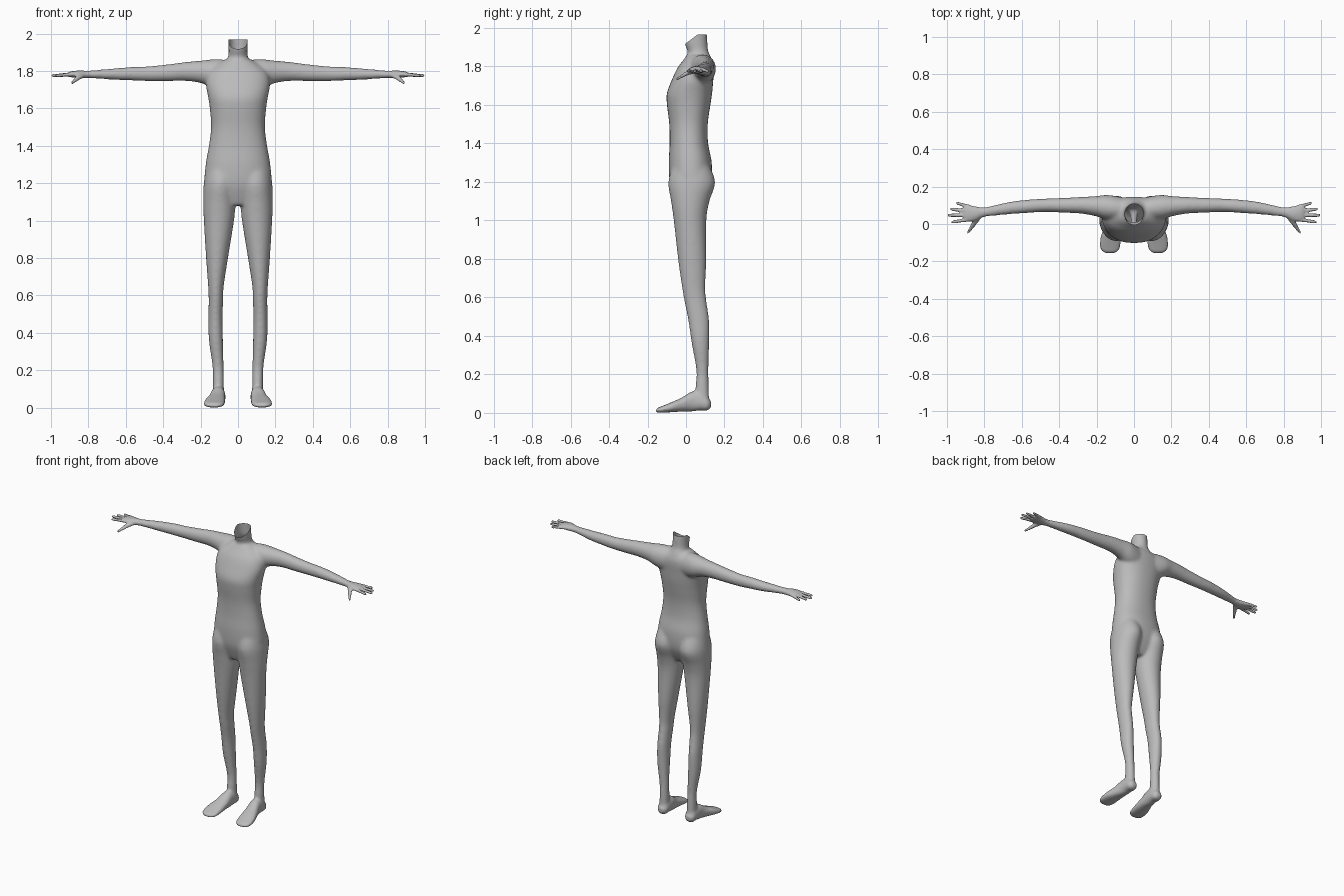
import bpy
import bmesh
from math import cos, sin, pi, copysign
from mathutils import Vector

default_cube = bpy.data.objects.get("Cube")
if default_cube:
    bpy.data.objects.remove(default_cube, do_unlink=True)

skin = bpy.data.materials.new("plain_grey")
skin.use_nodes = True
grey = (0.5, 0.5, 0.5, 1)
skin.diffuse_color = grey
skin.node_tree.nodes["Principled BSDF"].inputs["Base Color"].default_value = grey

SIDES = 32
STEPS = 5


def smooth_rows(rows):
    """Resample the section rows with a Catmull-Rom spline."""
    rows = [Vector(row) for row in rows]
    padded = [rows[0]] + rows + [rows[-1]]
    result = []
    for before, start, end, after in zip(padded, padded[1:], padded[2:], padded[3:]):
        for step in range(STEPS):
            t = step / STEPS
            slope_in = (end - before) / 2
            slope_out = (after - start) / 2
            delta = end - start
            result.append(start + slope_in * t
                          + (delta * 3 - slope_in * 2 - slope_out) * t ** 2
                          + (slope_in + slope_out - delta * 2) * t ** 3)
    return result + [rows[-1]]


def loft(bm, axis, rows, mirrored=False, power=2.0):
    """Closed tube along an axis; rows hold centre x, y, z and two radii."""
    spread = [index for index in range(3) if index != axis]
    for side in ((1, -1) if mirrored else (1,)):
        rings = []
        for row in smooth_rows(rows):
            ring = []
            for corner in range(SIDES):
                angle = 2 * pi * corner / SIDES
                point = Vector(row[:3])
                for index, radius, wave in zip(spread, row[3:], (cos(angle), sin(angle))):
                    point[index] += radius * copysign(abs(wave) ** (2 / power), wave)
                point.x *= side
                ring.append(bm.verts.new(point))
            rings.append(ring)
        faces = [bm.faces.new(rings[0]), bm.faces.new(rings[-1][::-1])]
        for lower, upper in zip(rings, rings[1:]):
            for i in range(SIDES):
                j = (i + 1) % SIDES
                faces.append(bm.faces.new((lower[i], upper[i], upper[j], lower[j])))
        bmesh.ops.recalc_face_normals(bm, faces=faces)


X, Y, Z = range(3)
bm = bmesh.new()

# Torso
loft(bm, Z, [
    (0, .015, 1.08, .06, .06),
    (0, .02, 1.13, .14, .085),
    (0, .023, 1.2, .178, .108),
    (0, .022, 1.3, .173, .112),
    (0, .015, 1.4, .156, .1),
    (0, .013, 1.5, .144, .1),
    (0, .014, 1.6, .151, .113),
    (0, .018, 1.66, .16, .118),
    (0, .034, 1.73, .172, .108),
    (0, .05, 1.79, .16, .096),
    (0, .06, 1.83, .12, .077),
    (0, .06, 1.86, .07, .055),
], power=2.25)

# Neck, cut open later
loft(bm, Z, [
    (0, .075, 1.78, .08, .07),
    (0, .07, 1.84, .066, .064),
    (0, .062, 1.88, .052, .054),
    (0, .052, 1.92, .051, .06),
    (0, .045, 2.02, .053, .062),
])

# Legs
loft(bm, Z, [
    (.085, .025, 1.3, .08, .09),
    (.093, .03, 1.2, .09, .122),
    (.099, .022, 1.1, .087, .1),
    (.102, .021, 1.0, .081, .085),
    (.112, .032, .8, .059, .074),
    (.118, .04, .65, .042, .061),
    (.118, .049, .58, .039, .058),
    (.12, .066, .48, .038, .055),
    (.118, .075, .36, .038, .046),
    (.107, .085, .22, .03, .032),
    (.105, .084, .13, .03, .035),
    (.105, .085, .05, .031, .036),
], mirrored=True)

# Feet
loft(bm, Y, [
    (.105, .13, .045, .016, .016),
    (.105, .11, .049, .034, .036),
    (.105, .07, .058, .038, .045),
    (.107, .03, .06, .039, .052),
    (.115, -.02, .044, .046, .037),
    (.124, -.07, .031, .054, .027),
    (.128, -.12, .019, .054, .018),
    (.128, -.145, .014, .042, .013),
    (.128, -.156, .011, .024, .006),
], mirrored=True, power=2.4)

# Arms and palms
loft(bm, X, [
    (.05, .08, 1.78, .06, .075),
    (.1, .085, 1.782, .065, .081),
    (.15, .09, 1.788, .066, .073),
    (.2, .095, 1.795, .055, .06),
    (.28, .1, 1.797, .045, .051),
    (.38, .1, 1.79, .04, .045),
    (.48, .1, 1.785, .036, .04),
    (.56, .095, 1.785, .036, .037),
    (.66, .086, 1.783, .034, .031),
    (.76, .07, 1.782, .028, .023),
    (.81, .062, 1.781, .027, .02),
    (.85, .056, 1.782, .039, .02),
    (.89, .057, 1.782, .046, .016),
    (.91, .058, 1.78, .042, .011),
], mirrored=True)

# Fingers, index to little
finger_ends = [
    (.025, .01, .977),
    (.046, .047, 1.0),
    (.069, .08, .985),
    (.09, .113, .953),
]
for base, tip, reach in finger_ends:
    rows = []
    for t, radius in ((0, .011), (.5, .0095), (.9, .0085), (1, .004)):
        x = .87 + (reach - .87) * t
        rows.append((x, base + (tip - base) * t, 1.782 - .007 * t, radius, radius))
    loft(bm, X, rows, mirrored=True)

# Thumbs
loft(bm, Y, [
    (.825, .045, 1.778, .018, .014),
    (.85, .01, 1.767, .017, .013),
    (.87, -.022, 1.75, .012, .01),
    (.885, -.043, 1.737, .009, .008),
    (.89, -.052, 1.733, .004, .004),
], mirrored=True)

mesh = bpy.data.meshes.new("body")
bm.to_mesh(mesh)
bm.free()
body = bpy.data.objects.new("body", mesh)
bpy.context.collection.objects.link(body)


def bake_modifiers():
    graph = bpy.context.evaluated_depsgraph_get()
    body.data = bpy.data.meshes.new_from_object(body.evaluated_get(graph))
    body.modifiers.clear()


# Fuse the parts into one skin
fuse = body.modifiers.new("fuse", "REMESH")
fuse.mode = "VOXEL"
fuse.voxel_size = .0065
bake_modifiers()

# Blend the joints strongly, the hands and feet only lightly
blend = body.vertex_groups.new(name="blend")
fine = body.vertex_groups.new(name="fine")
for vert in body.data.vertices:
    is_fine = abs(vert.co.x) > .8 or vert.co.z < .06
    (fine if is_fine else blend).add([vert.index], 1, "REPLACE")
for group, rounds in (("blend", 28), ("fine", 3)):
    relax = body.modifiers.new("relax", "SMOOTH")
    relax.factor = .5
    relax.iterations = rounds
    relax.vertex_group = group
bake_modifiers()

# Open the neck: slanted front cut and level back rim
bm = bmesh.new()
bm.from_mesh(body.data)
for height, y, normal in ((1.912, -.012, (0, -.6, .8)), (1.967, .06, (0, 0, 1))):
    bmesh.ops.bisect_plane(bm, geom=bm.verts[:] + bm.edges[:] + bm.faces[:],
                           plane_co=(0, y, height), plane_no=normal, clear_outer=True)
bm.to_mesh(body.data)
bm.free()

body.data.materials.clear()
body.data.materials.append(skin)
bpy.context.view_layer.objects.active = body
body.select_set(True)
bpy.ops.object.shade_smooth()
